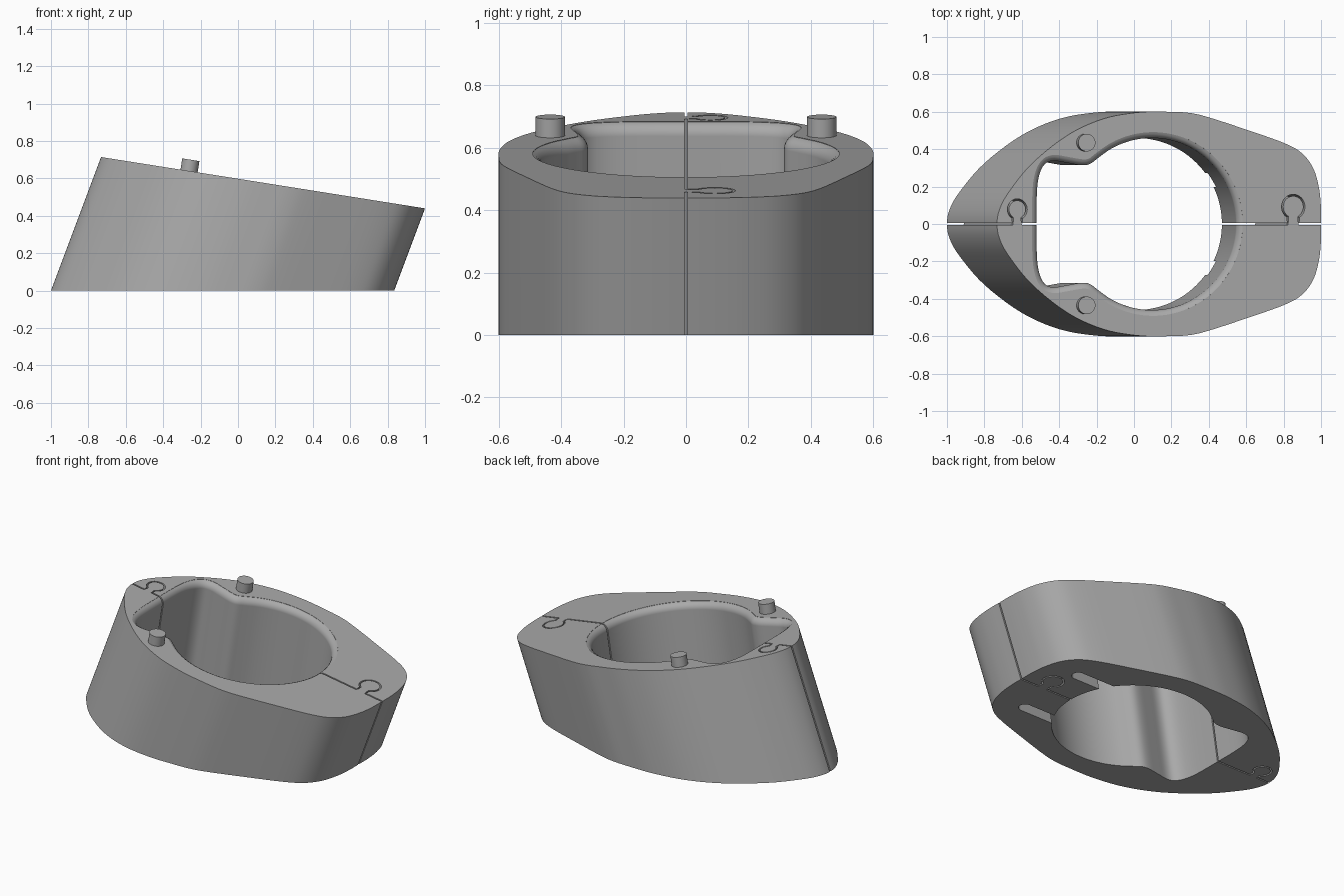
import bpy, bmesh, math
from mathutils import Vector

cube = bpy.data.objects.get("Cube")
if cube:
    bpy.data.objects.remove(cube, do_unlink=True)

TOP, SLOPE = 0.598, 0.1585      # sloping top plane: z = TOP - SLOPE * x
LEAN = 0.375                    # lean of the outer wall
BORE = SLOPE                    # the bore is square to the top plane

grey = bpy.data.materials.new("plain_grey")
grey.use_nodes = True
grey.diffuse_color = (0.4, 0.4, 0.4, 1)
grey.node_tree.nodes["Principled BSDF"].inputs["Base Color"].default_value = (0.4, 0.4, 0.4, 1)


def mirrored(half):
    return half + [(x, -y) for x, y in reversed(half) if y > 0]


def smooth(points, steps):
    """Closed Catmull-Rom curve through the points."""
    out, n = [], len(points)
    for i in range(n):
        a, b, c, d = (Vector(points[(i + k) % n]) for k in (-1, 0, 1, 2))
        for s in range(steps):
            t = s / steps
            p = 0.5 * (2 * b + (c - a) * t + (2 * a - 5 * b + 4 * c - d) * t ** 2
                       + (3 * b - a - 3 * c + d) * t ** 3)
            out.append((p.x, p.y))
    return out


def offset(points, amount, closed=True):
    """Move each point outwards along its normal (counter-clockwise path)."""
    out, n = [], len(points)
    for i, p in enumerate(points):
        before = points[i - 1] if closed or i else p
        after = points[(i + 1) % n] if closed or i < n - 1 else p
        t = (Vector(after) - Vector(before)).normalized()
        out.append((p[0] + t.y * amount, p[1] - t.x * amount))
    return out


def floor_ring(points, lean, z):
    return [(x + lean * z, y, z) for x, y in points]


def top_ring(points, lean, depth=0.0):
    ring = []
    for x, y in points:
        z = (TOP - SLOPE * x) / (1 + SLOPE * lean) - depth
        ring.append((x + lean * z, y, z))
    return ring


def loft(name, rings):
    """Solid skinned through rings of equal length, bottom to top."""
    bm = bmesh.new()
    loops = [[bm.verts.new(p) for p in ring] for ring in rings]
    n = len(loops[0])
    for low, high in zip(loops, loops[1:]):
        for i in range(n):
            j = (i + 1) % n
            bm.faces.new((low[i], low[j], high[j], high[i]))
    bm.faces.new(loops[0][::-1])
    bm.faces.new(loops[-1])
    bmesh.ops.recalc_face_normals(bm, faces=bm.faces)
    mesh = bpy.data.meshes.new(name)
    bm.to_mesh(mesh)
    bm.free()
    mesh.materials.append(grey)
    obj = bpy.data.objects.new(name, mesh)
    bpy.context.collection.objects.link(obj)
    return obj


def activate(obj):
    bpy.ops.object.select_all(action='DESELECT')
    obj.select_set(True)
    bpy.context.view_layer.objects.active = obj


def cut(obj, cutter):
    cutter.hide_render = True
    mod = obj.modifiers.new("cut", 'BOOLEAN')
    mod.operation, mod.solver, mod.object = 'DIFFERENCE', 'EXACT', cutter
    activate(obj)
    bpy.ops.object.modifier_apply(modifier=mod.name)
    bpy.data.objects.remove(cutter, do_unlink=True)


# Leaning outer body
outer = smooth(mirrored([
    (0.835, 0), (0.834, 0.1), (0.822, 0.2), (0.79, 0.3), (0.725, 0.38), (0.62, 0.435),
    (0.41, 0.505), (0.2, 0.57), (0.09, 0.594), (-0.03, 0.6), (-0.2, 0.597), (-0.4, 0.562),
    (-0.6, 0.475), (-0.8, 0.325), (-0.93, 0.175), (-0.985, 0.08), (-1, 0)]), 5)
body = loft("spacer_body", [floor_ring(outer, LEAN, 0), top_ring(outer, LEAN)])

# Keyhole bore: a round chamber, a throat and a squarish pocket, with a rounded upper lip
arc = [(0.01 + 0.46 * math.cos(math.radians(a)), 0.46 * math.sin(math.radians(a)))
       for a in range(0, 131, 10)]
pocket = [(-0.33, 0.321), (-0.38, 0.315), (-0.46, 0.328), (-0.53, 0.338),
          (-0.575, 0.322), (-0.605, 0.27), (-0.62, 0.18), (-0.622, 0)]
bore = smooth(mirrored(arc + pocket), 4)
LIP = 0.042
rings = [floor_ring(bore, BORE, -0.1)]
for a in range(90, 0, -15):
    r = math.radians(a)
    lip = offset(bore, LIP * (1 - math.sin(r)))
    rings.append(top_ring(lip, BORE, LIP * (1 - math.cos(r))))
rings.append(top_ring(lip, BORE, -0.1))
cut(body, loft("bore_cutter", rings))

# Peg sockets in the underside, open to the bore
for side in (-1, 1):
    socket = []
    for end, start in ((0.61, -90), (0.34, 90)):
        for a in range(start, start + 181, 15):
            r = math.radians(a)
            socket.append((end + 0.038 * math.cos(r), side * 0.235 + 0.038 * math.sin(r)))
    cut(body, loft("socket_cutter", [floor_ring(socket, 0, z) for z in (-0.1, 0.08)]))


# Thin interlocking seams that split the ring into two halves
def seam(x0, x1, knob_x, knob_y, radius):
    path = [(x0, 0)]
    neck = radius * math.sin(math.radians(30))
    path += [(knob_x - neck, 0), (knob_x - neck, 0.02)]
    for a in range(240, -61, -15):
        r = math.radians(a)
        path.append((knob_x + radius * math.cos(r), knob_y + radius * math.sin(r)))
    path += [(knob_x + neck, 0.02), (knob_x + neck, 0), (x1, 0)]
    ribbon = offset(path, 0.0045, False) + offset(path, -0.0045, False)[::-1]
    cut(body, loft("seam_cutter", [floor_ring(ribbon, LEAN, -0.1),
                                   top_ring(ribbon, LEAN, -0.1)]))


seam(-1.1, -0.55, -0.885, 0.078, 0.052)
seam(0.3, 0.95, 0.678, 0.092, 0.062)

# Locating pegs, square to the top
pegs = []
for name, side in (("left_peg", 1), ("right_peg", -1)):
    disc = [(-0.363 + 0.047 * math.cos(k * math.tau / 32),
             side * 0.435 + 0.047 * math.sin(k * math.tau / 32)) for k in range(32)]
    pegs.append(loft(name, [top_ring(disc, BORE, 0.02), top_ring(disc, BORE, -0.06)]))

for obj in [body] + pegs:
    activate(obj)
    bpy.ops.object.shade_smooth_by_angle(angle=math.radians(30))
    obj.modifiers.new("even_normals", 'WEIGHTED_NORMAL').keep_sharp = True
